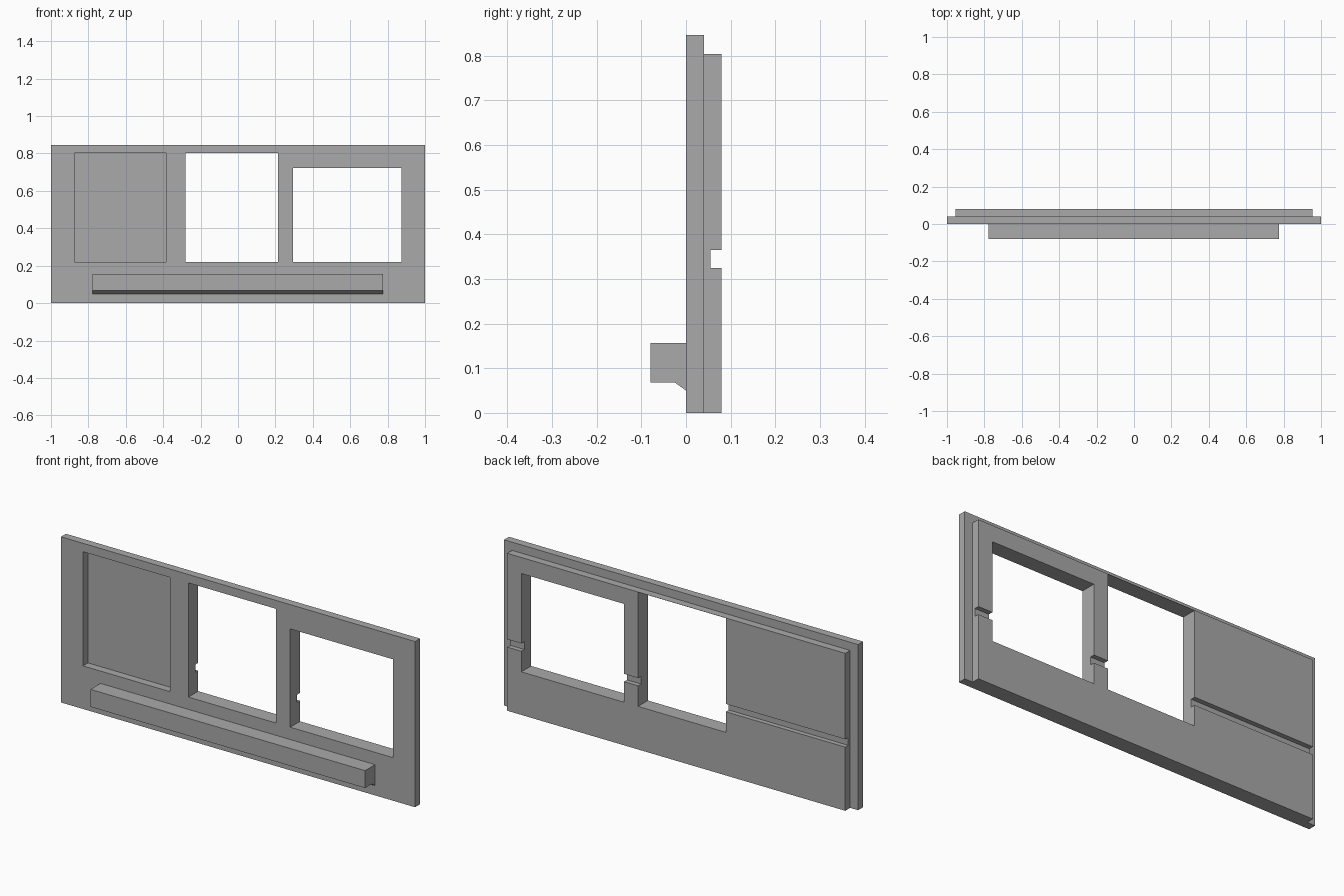
import bpy
import bmesh

if "Cube" in bpy.data.objects:
    bpy.data.objects.remove(bpy.data.objects["Cube"])

grey = bpy.data.materials.new("mid grey")
grey.diffuse_color = (0.4, 0.4, 0.4, 1)
grey.use_nodes = True
grey.node_tree.nodes["Principled BSDF"].inputs["Base Color"].default_value = grey.diffuse_color


def extrude_x(name, profile, x0, x1):
    """Extrude a closed (y, z) profile along x into a solid."""
    bm = bmesh.new()
    face = bm.faces.new([bm.verts.new((x0, y, z)) for y, z in profile])
    side = bmesh.ops.extrude_face_region(bm, geom=[face])
    verts = [v for v in side["geom"] if isinstance(v, bmesh.types.BMVert)]
    bmesh.ops.translate(bm, verts=verts, vec=(x1 - x0, 0, 0))
    bmesh.ops.recalc_face_normals(bm, faces=bm.faces)
    mesh = bpy.data.meshes.new(name)
    bm.to_mesh(mesh)
    bm.free()
    mesh.materials.append(grey)
    obj = bpy.data.objects.new(name, mesh)
    bpy.context.collection.objects.link(obj)
    return obj


def rect(y0, y1, z0, z1):
    return [(y0, z0), (y1, z0), (y1, z1), (y0, z1)]


def cut(target, cutter):
    mod = target.modifiers.new(cutter.name, 'BOOLEAN')
    mod.operation = 'DIFFERENCE'
    mod.solver = 'EXACT'
    mod.object = cutter
    cutter.hide_render = True
    cutter.hide_viewport = True


# Front sheet
front = extrude_x("front_panel", rect(0, 0.04, 0, 0.846), -1, 1)

# Smaller backing sheet with a horizontal groove across its rear face
back = extrude_x("back_panel", [
    (0.04, 0), (0.079, 0), (0.079, 0.325), (0.055, 0.325),
    (0.055, 0.365), (0.079, 0.365), (0.079, 0.804), (0.04, 0.804),
], -0.955, 0.955)

# Openings: the left one only pierces the front sheet, leaving a recess
for name, x0, x1, top, through in (
    ("recess_cutter", -0.875, -0.385, 0.803, False),
    ("middle_window_cutter", -0.28, 0.215, 0.803, True),
    ("right_window_cutter", 0.295, 0.875, 0.722, True),
):
    cutter = extrude_x(name, rect(-0.2, 0.2, 0.22, top), x0, x1)
    cut(front, cutter)
    if through:
        cut(back, cutter)

# Front rail with a sloped foot against the panel
extrude_x("front_rail", [
    (0, 0.05), (0, 0.157), (-0.08, 0.157), (-0.08, 0.068), (-0.025, 0.068),
], -0.777, 0.774)
